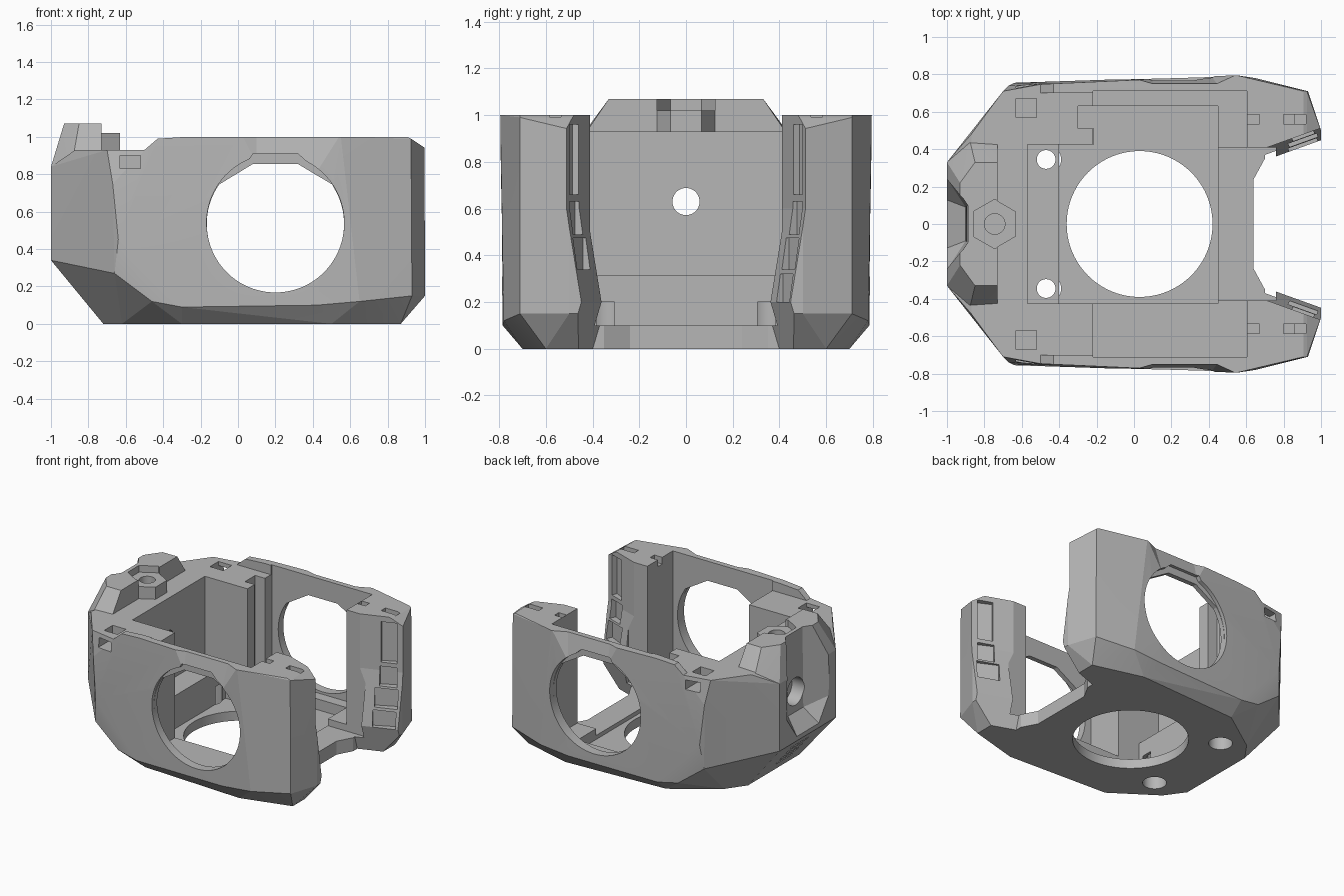
import bpy
import bmesh
import math
from mathutils import Vector, Matrix

default = bpy.data.objects.get("Cube")
if default:
    bpy.data.objects.remove(default, do_unlink=True)

grey = bpy.data.materials.new("plain grey")
grey.use_nodes = True
tone = (0.47, 0.47, 0.47, 1)
grey.diffuse_color = tone
grey.node_tree.nodes["Principled BSDF"].inputs["Base Color"].default_value = tone


def finish(name, bm):
    """Turn a bmesh into a linked object with the grey material."""
    bmesh.ops.recalc_face_normals(bm, faces=bm.faces)
    mesh = bpy.data.meshes.new(name)
    bm.to_mesh(mesh)
    bm.free()
    mesh.materials.append(grey)
    obj = bpy.data.objects.new(name, mesh)
    bpy.context.collection.objects.link(obj)
    return obj


def hull(name, points):
    """Convex solid around points, mirrored across the y = 0 plane."""
    bm = bmesh.new()
    for x, y, z in points:
        bm.verts.new((x, y, z))
        bm.verts.new((x, -y, z))
    return close_hull(name, bm)


def side_hull(name, points, side):
    """Convex solid around points on one side only."""
    bm = bmesh.new()
    for x, y, z in points:
        bm.verts.new((x, side * y, z))
    return close_hull(name, bm)


def close_hull(name, bm):
    made = bmesh.ops.convex_hull(bm, input=bm.verts)
    junk = set(made["geom_interior"] + made["geom_unused"])
    bmesh.ops.delete(bm, geom=[g for g in junk if isinstance(g, bmesh.types.BMVert)],
                     context='VERTS')
    bmesh.ops.dissolve_limit(bm, angle_limit=math.radians(1), verts=bm.verts, edges=bm.edges)
    return finish(name, bm)


def prism(name, outline, axis, low, high):
    """Extrude a flat outline along x, y or z."""
    def place(a, b, c):
        return {"x": (c, a, b), "y": (a, c, b), "z": (a, b, c)}[axis]
    bm = bmesh.new()
    face = bm.faces.new([bm.verts.new(place(a, b, low)) for a, b in outline])
    ext = bmesh.ops.extrude_face_region(bm, geom=[face])
    moved = [g for g in ext["geom"] if isinstance(g, bmesh.types.BMVert)]
    bmesh.ops.translate(bm, verts=moved, vec=Vector(place(0, 0, high - low)))
    return finish(name, bm)


def box(name, xs, ys, zs):
    corners = [(xs[0], ys[0]), (xs[1], ys[0]), (xs[1], ys[1]), (xs[0], ys[1])]
    return prism(name, corners, "z", *zs)


def ring(a, b, radius, count=64, start=0.0, sweep=360.0):
    angles = [math.radians(start + sweep * i / count) for i in range(count)]
    return [(a + radius * math.cos(t), b + radius * math.sin(t)) for t in angles]


def combine(target, tool, how='DIFFERENCE'):
    mod = target.modifiers.new("combine", 'BOOLEAN')
    mod.operation = how
    mod.solver = 'EXACT'
    mod.object = tool
    bpy.context.view_layer.objects.active = target
    bpy.ops.object.modifier_apply(modifier=mod.name)
    bpy.data.objects.remove(tool, do_unlink=True)


# Faceted outer body
shell = hull("shell", [
    (-0.72, 0.30, 0), (-0.62, 0.44, 0), (-0.30, 0.66, 0), (0.50, 0.70, 0), (0.87, 0.60, 0),
    (0.87, 0.42, 0), (-0.66, 0.73, 0.27), (-0.46, 0.75, 0.12), (-0.30, 0.765, 0.09),
    (0.42, 0.785, 0.10), (0.65, 0.78, 0.12), (0.93, 0.71, 0.15), (1, 0.5, 0.15), (1, 0.36, 0.2),
    (1, 0.5, 0.94), (0.925, 0.71, 0.99), (0.905, 0.4, 1), (0.905, 0.71, 1), (0.55, 0.795, 1),
    (-0.43, 0.75, 1), (-0.67, 0.74, 0.75), (-0.64, 0.755, 0.45), (-0.70, 0.71, 0.93),
    (-0.87, 0.48, 0.93), (-1, 0.33, 0.84), (-1, 0.33, 0.34)])

# Lowered rear deck with its raised block
combine(shell, prism("deck_cut", [(-1.1, 0.93), (-0.5, 0.93), (-0.43, 0.99), (-0.2, 1.005),
                                  (-0.2, 1.2), (-1.1, 1.2)], "y", -1, 1))
combine(shell, box("inner_deck_cut", (-1.1, -0.2), (-0.70, 0.70), (0.93, 1.2)))
combine(shell, hull("rear_block", [
    (-1, 0.33, 0.8), (-1, 0.33, 0.84), (-0.93, 0.22, 1.07), (-0.85, 0.33, 1.07),
    (-0.73, 0.33, 1.07), (-0.73, 0.445, 0.9), (-0.88, 0.455, 0.9)]), 'UNION')

# Rear recess, open at the top, with cable hole and vents
combine(shell, hull("rear_recess", [
    (-1.03, 0.14, 0.34), (-1.03, 0.29, 0.55), (-1.03, 0.27, 0.84), (-1.03, 0.22, 1.2),
    (-0.90, 0.09, 0.48), (-0.90, 0.10, 0.8), (-0.885, 0.10, 1.2)]))
combine(shell, prism("cable_hole", ring(0, 0.63, 0.058), "x", -1.1, -0.5))
combine(shell, prism("cable_socket", ring(0, 0.63, 0.1), "x", -1.1, -0.8))
for i in range(4):
    z = 0.1 + i * 0.05
    x = -0.72 - z * 0.82
    combine(shell, box("vent", (x - 0.03, x + 0.02), (-0.1, 0.1), (z, z + 0.015)))

# Hexagonal nut seat with bore
hexagon = ring(-0.745, 0, 0.132, 6, 30)
combine(shell, prism("nut_recess", hexagon, "z", 1.02, 1.2))
combine(shell, prism("nut_seat", hexagon, "z", 0.9, 1.02), 'UNION')
combine(shell, prism("nut_bore", ring(-0.745, 0, 0.055), "z", 0.93, 1.2))

# Inner cavities: wide bay, narrow bay, rear ledge, front opening, side slots
cavities = [
    ((-0.22, 0.605), (-0.71, 0.71), (0.15, 1.2)),
    ((-0.40, 0.45), (-0.425, 0.425), (0.07, 1.2)),
    ((-0.57, 0.40), (-0.425, 0.425), (0.315, 1.2)),
    ((0.40, 0.76), (-0.41, 0.41), (0.10, 1.2)),
    ((-0.30, 0.45), (0.51, 0.63), (0.07, 1.2)),
    ((-0.215, 0.45), (0.40, 0.63), (0.07, 1.2)),
]
for spans in cavities:
    combine(shell, box("cavity", *spans))

# Gap between the two front arms, narrowing at the feet
combine(shell, prism("lip_cut", [(0.64, -0.24), (0.70, -0.35), (1.1, -0.36),
                                 (1.1, 0.36), (0.70, 0.35), (0.64, 0.24)], "z", -0.1, 1.2))


def arm_gap(levels):
    return hull("arm_gap", [(x, y + shift, z) for y, z in levels
                            for x, shift in ((0.7, -0.015), (0.82, 0), (1.02, 0.1))])


combine(shell, arm_gap([(0.42, 1.2), (0.42, 0.6), (0.355, 0.2)]))
combine(shell, arm_gap([(0.355, 0.2), (0.355, 0.15), (0.42, -0.02)]))

# Round side windows with a flat head and a taller outer step
window = ring(0.2, 0.535, 0.367, 64, 145, 250)
window += [(0.504, 0.745), (0.32, 0.855), (0.08, 0.855)]
combine(shell, prism("window", window, "y", -1, 1))
step = ring(0.2, 0.54, 0.368, 64, 112, 316) + [(0.32, 0.91), (0.08, 0.91)]
for low, high in ((-1, -0.745), (0.745, 1)):
    combine(shell, prism("window_step", step, "y", low, high))

# Floor opening
combine(shell, prism("floor_hole", ring(0.03, 0, 0.39, 80), "z", -0.1, 0.14))

# Details repeated on both sides
for side in (-1, 1):
    def span(a, b):
        return tuple(sorted((side * a, side * b)))

    # Screw holes through the rear ledge
    combine(shell, prism("screw_hole", ring(-0.47, side * 0.345, 0.05), "z", -0.1, 0.5))
    combine(shell, prism("screw_head", ring(-0.47, side * 0.345, 0.08), "z", -0.1, 0.2))

    # Scoop thinning the wall above the window
    combine(shell, side_hull("wall_scoop", [
        (-0.06, 0.85, 1.05), (0.58, 0.85, 1.05), (-0.04, 0.78, 1.05), (0.57, 0.795, 1.05),
        (0.1, 0.74, 1.05), (0.45, 0.74, 1.05), (0.1, 0.81, 0.7), (0.4, 0.81, 0.7)], side))

    # Slots in the arm tops and strap openings in the rear deck
    for xs in ((0.605, 0.67), (0.80, 0.92)):
        combine(shell, box("arm_top_slot", xs, span(0.535, 0.585), (0.95, 1.2)))
    combine(shell, box("arm_top_pit", (0.80, 0.855), span(0.535, 0.585), (0.85, 1.1)))
    combine(shell, box("strap_well", (-0.63, -0.52), span(0.57, 0.67), (0.83, 1.2)))
    combine(shell, box("strap_exit", (-0.63, -0.52), span(0.6, 0.9), (0.83, 0.9)))

    # Light slots in the inner face of each arm: bottom, top, y centre, half width
    for low, high, y, wide in ((0.66, 0.96, 0.47, 0.055), (0.49, 0.63, 0.46, 0.06),
                               (0.34, 0.475, 0.435, 0.08), (0.2, 0.32, 0.41, 0.08)):
        mid, half = (low + high) / 2, (high - low) / 2
        tool = box("light_slot", (-wide, wide), (-0.08, 0.045), (-half, half))
        turn = Matrix.Rotation(side * math.radians(26), 4, 'Z')
        flip = Matrix.Diagonal((1, side, 1, 1))
        tool.data.transform(Matrix.Translation((0.91, side * y, mid)) @ turn @ flip)
        if side < 0:
            tool.data.flip_normals()
        combine(shell, tool)

# Crisp facets with smooth round bores
bpy.ops.object.select_all(action='DESELECT')
shell.select_set(True)
bpy.context.view_layer.objects.active = shell
bpy.ops.object.shade_smooth_by_angle(angle=math.radians(6.5))
